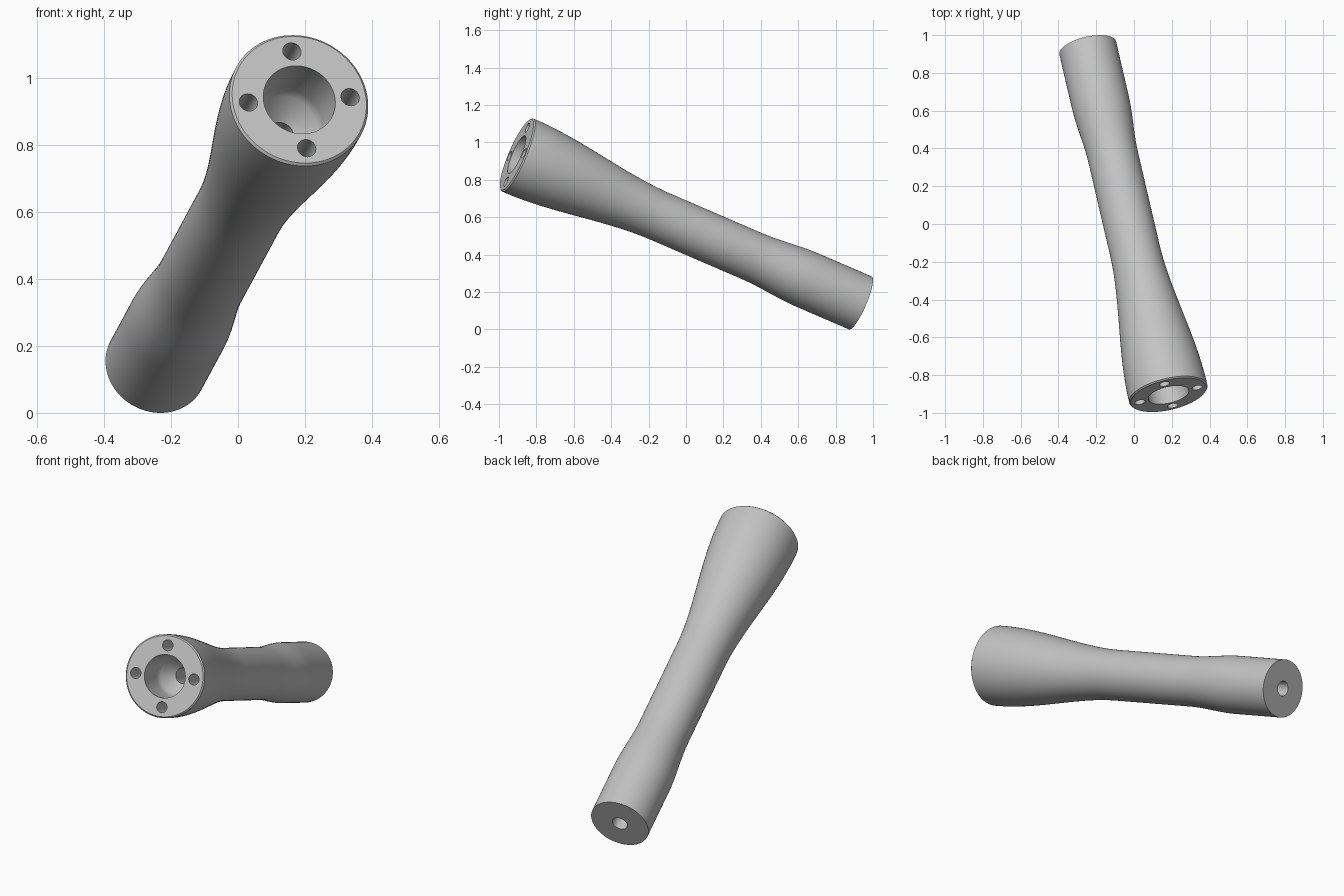
import bpy, bmesh, math
from mathutils import Vector, Matrix

cube = bpy.data.objects.get("Cube")
if cube:
    bpy.data.objects.remove(cube, do_unlink=True)

grey = bpy.data.materials.new("light_grey")
grey.use_nodes = True
colour = (0.55, 0.55, 0.55, 1)
grey.diffuse_color = colour
grey.node_tree.nodes["Principled BSDF"].inputs["Base Color"].default_value = colour

# Tilted frame: local z runs from the wide front end to the narrow rear end
FRONT = Vector((0.183, -0.905, 0.935))
REAR = Vector((-0.245, 0.932, 0.142))
LENGTH = (REAR - FRONT).length
axis = (REAR - FRONT).normalized()
up = Vector((-0.022, 0.057, 0.145))
up = (up - axis * up.dot(axis)).normalized()
side = axis.cross(up)
frame = Matrix((up, side, axis)).transposed().to_4x4()
frame.translation = FRONT

R_FRONT, R_NECK, R_REAR = 0.212, 0.134, 0.154
R_BORE, R_REAR_HOLE, R_SCREW, SCREW_RING = 0.11, 0.04, 0.028, 0.157


def ease(z, a, b):
    s = min(max((z - a) / (b - a), 0), 1)
    return s * s * (3 - 2 * s)


def outer_radius(z):
    return (R_FRONT + (R_NECK - R_FRONT) * ease(z, 0.03, 0.86)
            + (R_REAR - R_NECK) * ease(z, 1.4, 1.73))


def make_object(name, bm):
    bmesh.ops.recalc_face_normals(bm, faces=bm.faces)
    mesh = bpy.data.meshes.new(name)
    bm.to_mesh(mesh)
    bm.free()
    mesh.materials.append(grey)
    ob = bpy.data.objects.new(name, mesh)
    bpy.context.collection.objects.link(ob)
    ob.matrix_world = frame
    return ob


def lathe(name, profile, segments=96):
    """Revolve a closed (radius, z) outline about local z."""
    bm = bmesh.new()
    rings = []
    for i in range(segments):
        a = 2 * math.pi * i / segments
        rings.append([bm.verts.new((r * math.cos(a), r * math.sin(a), z)) for r, z in profile])
    n = len(profile)
    for i in range(segments):
        p, q = rings[i], rings[(i + 1) % segments]
        for j in range(n):
            k = (j + 1) % n
            bm.faces.new((p[j], p[k], q[k], q[j]))
    return make_object(name, bm)


# Handle body: chamfered rim, flowing outside, stepped through-bore
steps = 64
outside = [(R_FRONT - 0.007, 0)]
for i in range(steps + 1):
    z = 0.007 + (LENGTH - 0.007) * i / steps
    outside.append((outer_radius(z), z))
bore = [(R_REAR_HOLE, LENGTH), (R_REAR_HOLE, 0.27), (0.1, 0.21), (R_BORE, 0.18), (R_BORE, 0)]
body = lathe("handle_body", outside + bore)

# Four screw holes around the front face
bm = bmesh.new()
for i in range(4):
    a = i * math.pi / 2
    place = Matrix.Translation((SCREW_RING * math.cos(a), SCREW_RING * math.sin(a), 0.05))
    bmesh.ops.create_cone(bm, cap_ends=True, segments=32, radius1=R_SCREW,
                          radius2=R_SCREW, depth=0.2, matrix=place)
cutter = make_object("screw_hole_cutter", bm)
cutter.hide_render = True
cut = body.modifiers.new("screw_holes", "BOOLEAN")
cut.operation = "DIFFERENCE"
cut.solver = "EXACT"
cut.object = cutter

# Bake the cut and drop the helper
bpy.context.view_layer.update()
baked = bpy.data.meshes.new_from_object(body.evaluated_get(bpy.context.evaluated_depsgraph_get()))
body.modifiers.clear()
body.data = baked
bpy.data.objects.remove(cutter, do_unlink=True)

# Smooth sides with crisp rims
for ob in bpy.context.selected_objects:
    ob.select_set(False)
body.select_set(True)
bpy.context.view_layer.objects.active = body
bpy.ops.object.shade_smooth_by_angle(angle=math.radians(30))
